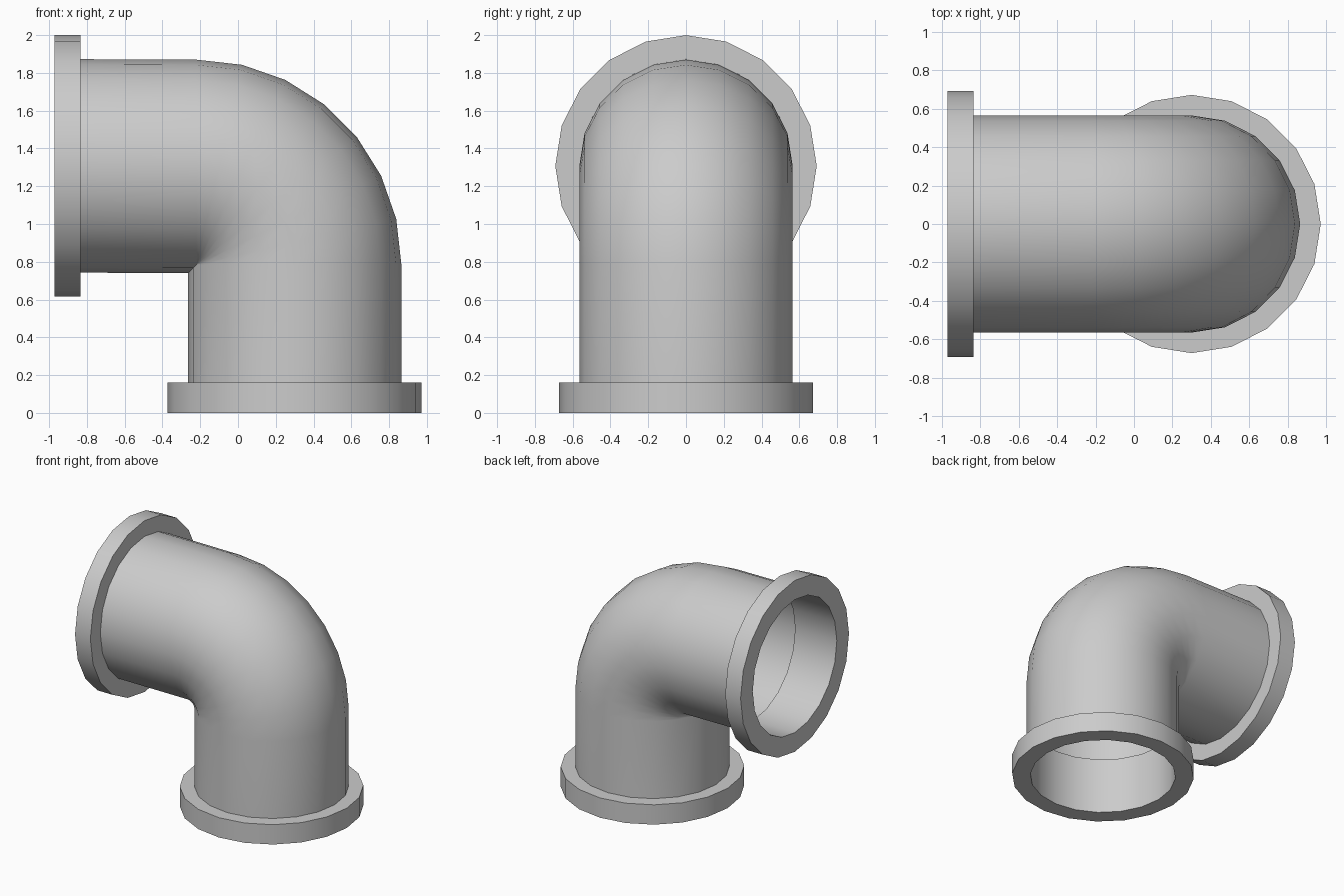
import bpy, bmesh
from math import sin, cos, pi, radians
from mathutils import Vector

if "Cube" in bpy.data.objects:
    bpy.data.objects.remove(bpy.data.objects["Cube"])

SIDES = 20
PIPE_R, BORE_R = 0.565, 0.537
LEG_X, ARM_Z = 0.30, 1.3075          # axes of the vertical and horizontal legs
BEND_X, BEND_Z = -0.22, 0.785        # centre of the bend
BEND_R = LEG_X - BEND_X


def lofted(name, rings):
    """Skin 20-sided rings given as (x, z, tilt angle, radius)."""
    bm = bmesh.new()
    loops = []
    for x, z, a, r in rings:
        u, v = Vector((cos(a), 0, sin(a))), Vector((0, 1, 0))
        loops.append([bm.verts.new(Vector((x, 0, z)) + r * (cos(t) * u + sin(t) * v))
                      for t in (2 * pi * k / SIDES for k in range(SIDES))])
    for p, q in zip(loops, loops[1:]):
        for k in range(SIDES):
            n = (k + 1) % SIDES
            bm.faces.new((p[k], p[n], q[n], q[k]))
    mesh = bpy.data.meshes.new(name)
    bm.to_mesh(mesh)
    bm.free()
    obj = bpy.data.objects.new(name, mesh)
    bpy.context.collection.objects.link(obj)
    bpy.ops.object.select_all(action='DESELECT')
    obj.select_set(True)
    bpy.context.view_layer.objects.active = obj
    bpy.ops.object.shade_smooth_by_angle(angle=radians(30))
    return obj


# Elbow pipe: straight leg, seven-segment bend, straight arm
elbow = [(LEG_X, 0.16, 0, PIPE_R)]
for i in range(8):
    a = i * pi / 14
    elbow.append((BEND_X + BEND_R * cos(a), BEND_Z + BEND_R * sin(a), a, PIPE_R))
elbow.append((-0.835, ARM_Z, pi / 2, PIPE_R))
lofted("elbow_pipe", elbow)

# Bottom flange with its bore lining
lofted("bottom_flange", [(LEG_X, z, 0, r) for z, r in (
    (0.45, BORE_R), (0, BORE_R), (0, 0.672), (0.16, 0.672), (0.16, PIPE_R))])

# Side flange with its bore lining
lofted("side_flange", [(x, ARM_Z, pi / 2, r) for x, r in (
    (-0.835, PIPE_R), (-0.835, 0.692), (-0.972, 0.692), (-0.972, BORE_R), (-0.6, BORE_R))])
